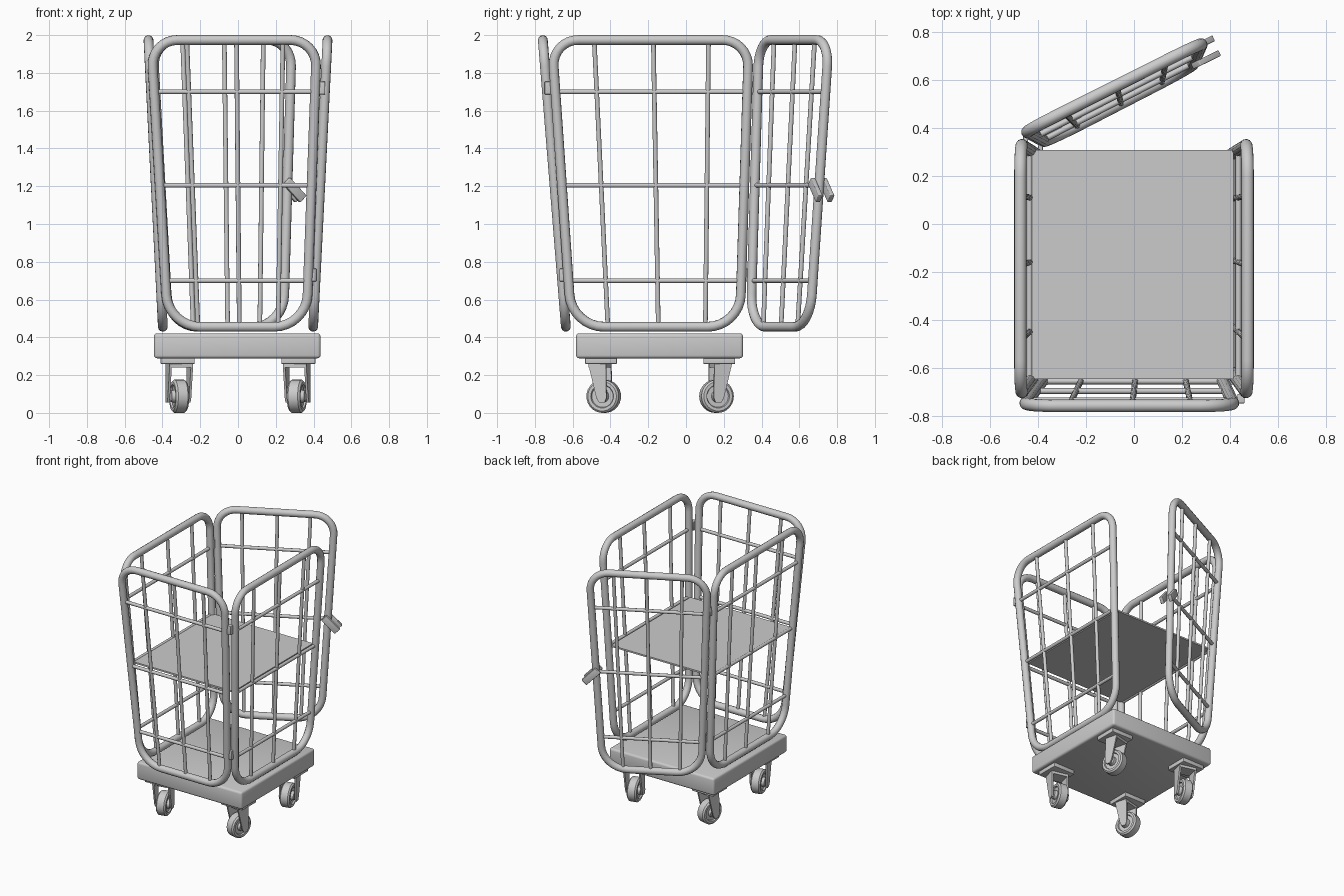
import bpy, bmesh, math
from mathutils import Vector, Matrix

if "Cube" in bpy.data.objects:
    bpy.data.objects.remove(bpy.data.objects["Cube"])

ZB, ZT = 0.456, 1.974      # centre lines of the bottom and top rails
FRAME_R, BAR_R = 0.026, 0.0125


def mesh_object(name, bm, smooth=True):
    bmesh.ops.recalc_face_normals(bm, faces=bm.faces)
    me = bpy.data.meshes.new(name)
    bm.to_mesh(me)
    bm.free()
    ob = bpy.data.objects.new(name, me)
    bpy.context.collection.objects.link(ob)
    if smooth:
        bpy.ops.object.select_all(action='DESELECT')
        bpy.context.view_layer.objects.active = ob
        ob.select_set(True)
        bpy.ops.object.shade_smooth_by_angle(angle=math.radians(35))
    return ob


def box(name, centre, size, bevel=0.0, matrix=Matrix()):
    bm = bmesh.new()
    bmesh.ops.create_cube(bm, size=1)
    bm.transform(Matrix.Translation(centre) @ matrix @ Matrix.Diagonal((*size, 1)))
    if bevel:
        bmesh.ops.bevel(bm, geom=bm.edges[:], offset=bevel, segments=3,
                        profile=0.5, affect='EDGES')
    return mesh_object(name, bm, bevel > 0)


def panel(name, top_a, top_b, bot_a, bot_b):
    """Leaning tubular frame with wire bars; corners given as (x, y)."""
    ta, tb = Vector((*top_a, ZT)), Vector((*top_b, ZT))
    ba, bb = Vector((*bot_a, ZB)), Vector((*bot_b, ZB))

    def at(f, g):
        return ba.lerp(bb, f).lerp(ta.lerp(tb, f), g)

    cu = bpy.data.curves.new(name, 'CURVE')
    cu.dimensions = '3D'
    cu.bevel_depth = FRAME_R
    cu.bevel_resolution = 4
    cu.use_fill_caps = True

    def spline(points, radius, cyclic=False):
        s = cu.splines.new('POLY')
        s.points.add(len(points) - 1)
        for p, co in zip(s.points, points):
            p.co = (*co, 1)
            p.radius = radius
        s.use_cyclic_u = cyclic

    # rounded outer frame
    corners = [ba, bb, tb, ta]
    path = []
    for i, c in enumerate(corners):
        a = (corners[i - 1] - c).normalized()
        b = (corners[(i + 1) % 4] - c).normalized()
        r = 0.17 if i < 2 else 0.14
        for k in range(9):
            t = math.pi / 2 * k / 8
            path.append(c + a * r * (1 - math.sin(t)) + b * r * (1 - math.cos(t)))
    spline(path, 1, True)
    # upright and cross bars
    for f in (0.215, 0.515, 0.795):
        spline([at(f, 0), at(f, 1)], BAR_R / FRAME_R)
    for z in (0.70, 1.205, 1.70):
        g = (z - ZB) / (ZT - ZB)
        spline([at(0, g), at(1, g)], BAR_R / FRAME_R)

    ob = bpy.data.objects.new(name, cu)
    bpy.context.collection.objects.link(ob)
    bpy.ops.object.select_all(action='DESELECT')
    bpy.context.view_layer.objects.active = ob
    ob.select_set(True)
    bpy.ops.object.convert(target='MESH')
    bpy.ops.object.shade_smooth_by_angle(angle=math.radians(50))


# cage panels
panel("front_panel", (-0.46, -0.758), (0.418, -0.758), (-0.37, -0.636), (0.362, -0.636))
for side, s in (("left", -1), ("right", 1)):
    panel(side + "_panel", (s * 0.474, -0.71), (s * 0.474, 0.333),
          (s * 0.398, -0.605), (s * 0.398, 0.285))
panel("open_door", (-0.452, 0.387), (0.285, 0.757), (-0.368, 0.342), (0.24, 0.655))

# hinge plates
for i, (x, y, z) in enumerate([(0.446, -0.728, 1.72), (0.40, -0.65, 0.73)]):
    box(f"front_hinge_{i}", (x, y, z), (0.03, 0.04, 0.068), 0.004)
for i, (x, y, z) in enumerate([(-0.452, 0.35, 1.72), (-0.39, 0.32, 0.73)]):
    box(f"door_hinge_{i}", (x, y, z), (0.02, 0.04, 0.068), 0.004)

# door latch: two slanted plates
tilt = Matrix.Rotation(math.radians(26), 4, 'Z') @ Matrix.Rotation(math.radians(45), 4, 'Y')
for i, c in enumerate([(0.30, 0.685, 1.18), (0.275, 0.747, 1.18)]):
    box(f"latch_plate_{i}", c, (0.135, 0.026, 0.05), 0.004, tilt)

# shelf and base
box("shelf", (-0.005, -0.168, 1.205), (0.84, 0.955, 0.012))
box("base", (-0.004, -0.14, 0.355), (0.882, 0.884, 0.132), 0.016)


# casters, mirrored to the four corners
def lathe_wheel(name, m):
    half = [(0.046, 0), (0.046, 0.03), (0.026, 0.034), (0.026, 0.058),
            (0.036, 0.062), (0.036, 0.078), (0.026, 0.088)]
    prof = half + [(-x, r) for x, r in reversed(half)]
    bm = bmesh.new()
    vs = [bm.verts.new((x, 0, r)) for x, r in prof]
    es = [bm.edges.new(p) for p in zip(vs, vs[1:])]
    bmesh.ops.spin(bm, geom=vs + es, cent=(0, 0, 0), axis=(1, 0, 0),
                   angle=2 * math.pi, steps=32)
    bmesh.ops.remove_doubles(bm, verts=bm.verts, dist=1e-4)
    bm.transform(m)
    mesh_object(name, bm)


def fork(name, m):
    """Two tapering arms and a bridge; +y is the trailing direction."""
    bm = bmesh.new()
    side = [(-0.055, 0.265), (0.042, 0.265), (0.045, 0.08), (0.035, 0.055),
            (0.005, 0.055), (-0.01, 0.08)]
    for x0 in (-0.064, 0.052):
        f = bm.faces.new([bm.verts.new((x0, y, z)) for y, z in side])
        ext = bmesh.ops.extrude_face_region(bm, geom=[f])
        bmesh.ops.translate(bm, vec=(0.012, 0, 0), verts=[
            v for v in ext["geom"] if isinstance(v, bmesh.types.BMVert)])
    cube = bmesh.ops.create_cube(bm, size=1)["verts"]
    bmesh.ops.transform(bm, verts=cube, matrix=Matrix.Translation((0, -0.006, 0.252))
                        @ Matrix.Diagonal((0.12, 0.094, 0.024, 1)))
    bm.transform(m)
    mesh_object(name, bm)


for fb, sy in (("front", 1), ("rear", -1)):
    for lr, sx in (("left", 1), ("right", -1)):
        tag = f"{fb}_{lr}"
        px, py = -0.32 * sx, -0.137 - 0.313 * sy
        box(tag + "_caster_plate", (px, py, 0.275), (0.18, 0.168, 0.032), 0.004)
        m = (Matrix.Translation((px + 0.008 * sx, py, 0)) @ Matrix.Diagonal((sx, sy, 1, 1))
             @ Matrix.Rotation(math.radians(-0.0 + 14), 4, 'Z'))
        fork(tag + "_caster_fork", m)
        lathe_wheel(tag + "_wheel", m @ Matrix.Translation((0.004, 0.014, 0.088)))
